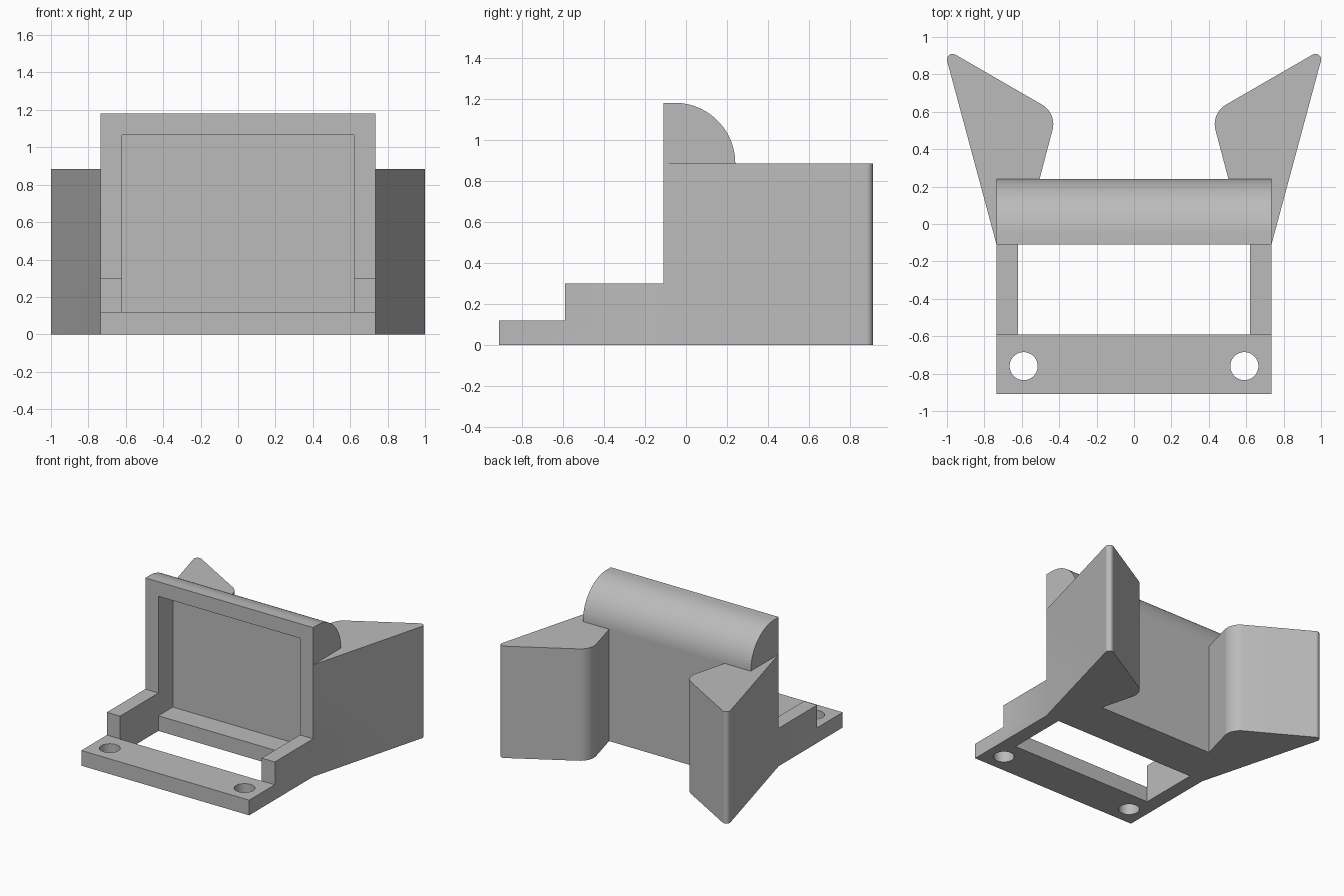
import bpy, bmesh
from math import pi, sin, cos
from mathutils import Vector

cube = bpy.data.objects.get("Cube")
if cube:
    bpy.data.objects.remove(cube, do_unlink=True)

grey = bpy.data.materials.new("light_grey")
grey.use_nodes = True
colour = (0.5, 0.5, 0.5, 1)
grey.diffuse_color = colour
grey.node_tree.nodes["Principled BSDF"].inputs["Base Color"].default_value = colour


def prism(name, points, offset):
    """Extrude a closed outline of 3D points along offset."""
    bm = bmesh.new()
    face = bm.faces.new([bm.verts.new(p) for p in points])
    extruded = bmesh.ops.extrude_face_region(bm, geom=[face], use_keep_orig=True)
    moved = [g for g in extruded["geom"] if isinstance(g, bmesh.types.BMVert)]
    bmesh.ops.translate(bm, verts=moved, vec=offset)
    bmesh.ops.recalc_face_normals(bm, faces=bm.faces)
    mesh = bpy.data.meshes.new(name)
    bm.to_mesh(mesh)
    bm.free()
    mesh.materials.append(grey)
    obj = bpy.data.objects.new(name, mesh)
    bpy.context.collection.objects.link(obj)
    return obj


def side_prism(name, profile, half):
    return prism(name, [(-half, y, z) for y, z in profile], (2 * half, 0, 0))


def plan_prism(name, outline, bottom, top):
    return prism(name, [(x, y, bottom) for x, y in outline], (0, 0, top - bottom))


def fillet(before, corner, after, radius, steps):
    """Points of a round that replaces a sharp corner."""
    c = Vector(corner)
    a = (Vector(before) - c).normalized()
    b = (Vector(after) - c).normalized()
    half = a.angle(b) / 2
    centre = c + (a + b).normalized() * radius / sin(half)
    reach = radius * cos(half) / sin(half)
    start, end = c + a * reach - centre, c + b * reach - centre
    sweep = start.angle(end)
    return [centre + (start * sin(sweep * (1 - i / steps)) + end * sin(sweep * i / steps)) / sin(sweep)
            for i in range(steps + 1)]


def combine(target, tool, operation):
    """Apply a boolean and remove its helper."""
    mod = target.modifiers.new(operation, 'BOOLEAN')
    mod.operation, mod.solver, mod.object = operation, 'EXACT', tool
    bpy.context.view_layer.objects.active = target
    bpy.ops.object.modifier_apply(modifier=mod.name)
    bpy.data.objects.remove(tool, do_unlink=True)


# Body: stepped base, upright panel and quarter-round top
front, step, face, back = -0.91, -0.59, -0.11, 0.24
shoulder, radius = 0.885, 0.295
arc = [(back - radius + radius * cos(t), shoulder + radius * sin(t))
       for t in [i * pi / 48 for i in range(25)]]
body = side_prism("bracket_body", [
    (front, 0), (back, 0), *arc, (face, shoulder + radius),
    (face, 0.3), (step, 0.3), (step, 0.12), (front, 0.12)], 0.735)

# Shallow recess in the panel, open through the floor in front of it
recess = side_prism("recess_cutter", [
    (step - 0.002, -0.1), (face, -0.1), (face, 0.12),
    (0.07, 0.12), (0.07, 1.065), (step - 0.002, 1.065)], 0.62)
combine(body, recess, 'DIFFERENCE')

for side in (1, -1):
    # Screw holes in the base
    circle = [(side * 0.59 + 0.075 * cos(i * pi / 20), -0.76 + 0.075 * sin(i * pi / 20))
              for i in range(40)]
    combine(body, plan_prism("hole_cutter", circle, -0.1, 0.2), 'DIFFERENCE')

    # Flared rear arms with rounded corners
    root, tip, elbow, foot = (0.735, face), (1.018, 0.942), (0.412, 0.592), (0.505, back)
    outline = [root, *fillet(root, tip, elbow, 0.03, 10),
               *fillet(tip, elbow, foot, 0.12, 10), foot, (0.505, 0.2), (0.68, 0.1)]
    arm = plan_prism("rear_arm", [(side * x, y) for x, y in outline], 0, shoulder)
    combine(body, arm, 'UNION')

# Smooth rounds with crisp edges
bpy.ops.object.select_all(action='DESELECT')
body.select_set(True)
bpy.context.view_layer.objects.active = body
bpy.ops.object.shade_smooth_by_angle(angle=pi / 8)
weighted = body.modifiers.new("even_shading", 'WEIGHTED_NORMAL')
weighted.keep_sharp = True
